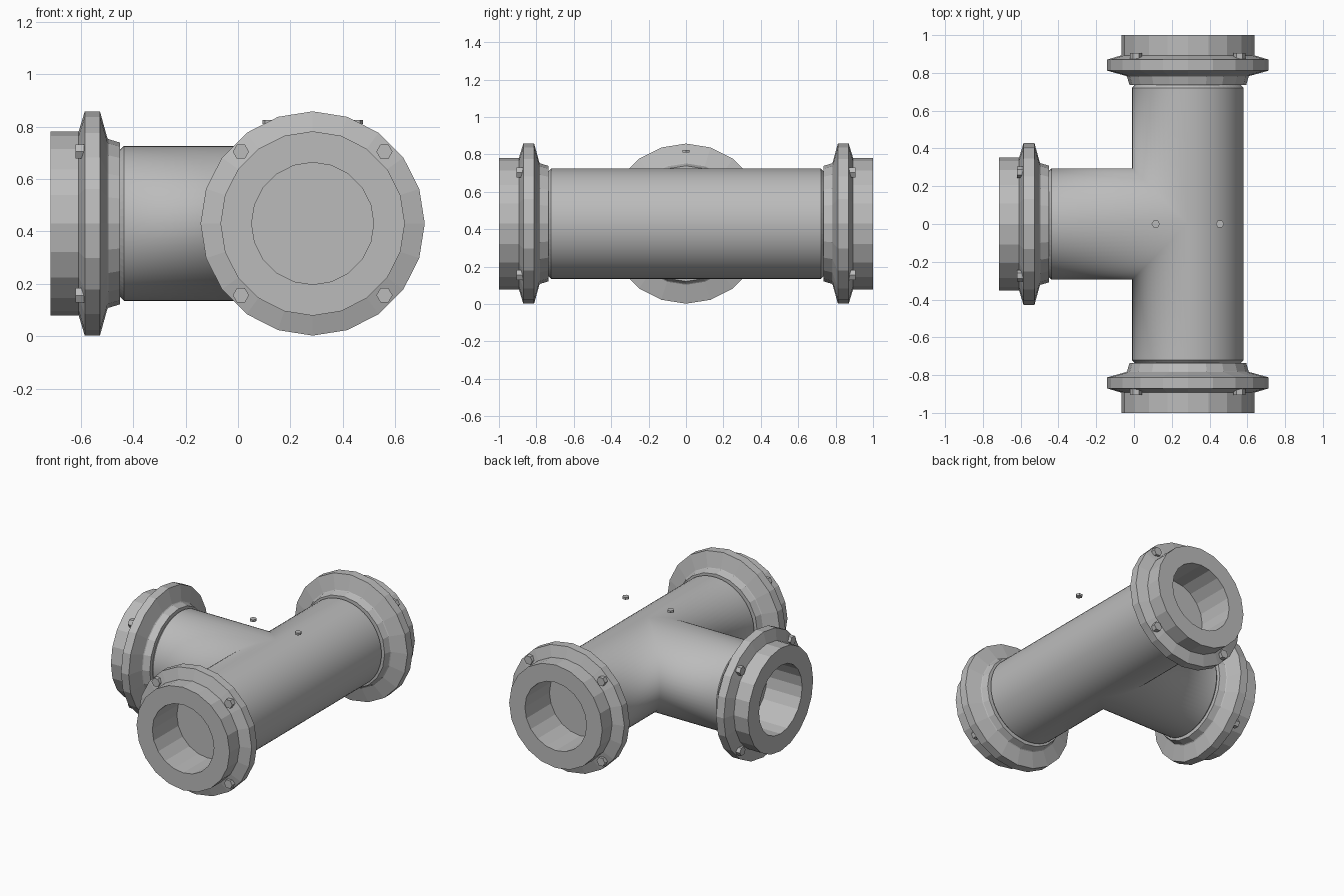
import bpy, bmesh
from math import sin, cos, pi, radians
from mathutils import Matrix, Vector

cube = bpy.data.objects.get("Cube")
if cube:
    bpy.data.objects.remove(cube)

CENTRE = Vector((0.285, 0, 0.43))   # where the pipe axes cross
PIPE_R, PIPE_END, LIP = 0.295, 0.735, 0.014
SIDES, RING_SIDES = 64, 20

metal = bpy.data.materials.new("grey metal")
metal.use_nodes = True
grey = (0.5, 0.5, 0.5, 1)
metal.diffuse_color = grey
metal.node_tree.nodes["Principled BSDF"].inputs["Base Color"].default_value = grey


def finish(bm, name):
    bmesh.ops.recalc_face_normals(bm, faces=bm.faces)
    mesh = bpy.data.meshes.new(name)
    bm.to_mesh(mesh)
    bm.free()
    mesh.materials.append(metal)
    obj = bpy.data.objects.new(name, mesh)
    bpy.context.collection.objects.link(obj)
    return obj


def ring(bm, radius, along, turn, sides):
    """Ring of vertices around an arm; along(t) is the distance out."""
    verts = []
    for i in range(sides):
        t = 2 * pi * i / sides
        p = Vector((radius * cos(t), along(t), radius * sin(t)))
        verts.append(bm.verts.new(CENTRE + turn @ p))
    return verts


def bridge(bm, a, b, smooth=False):
    n = len(a)
    for i in range(n):
        j = (i + 1) % n
        bm.faces.new((a[i], a[j], b[j], b[i])).smooth = smooth


# Each arm: turn about z, and how far out its wall starts at angle t
ARMS = {
    "back": (0, lambda t: PIPE_R * max(0, -cos(t))),
    "front": (180, lambda t: PIPE_R * max(0, cos(t))),
    "branch": (90, lambda t: PIPE_R * abs(cos(t))),
}
turns = {k: Matrix.Rotation(radians(a), 3, 'Z') for k, (a, _) in ARMS.items()}

# Tee pipe: three mitred arms welded along their seams
bm = bmesh.new()
for key, (_, start) in ARMS.items():
    inner = ring(bm, PIPE_R, start, turns[key], SIDES)
    outer = ring(bm, PIPE_R, lambda t: PIPE_END - LIP, turns[key], SIDES)
    bridge(bm, inner, outer, True)
bmesh.ops.remove_doubles(bm, verts=bm.verts, dist=0.0005)
bmesh.ops.dissolve_degenerate(bm, edges=bm.edges, dist=0.0001)
bmesh.ops.recalc_face_normals(bm, faces=bm.faces)
finish(bm, "tee_pipe")

# Chamfered lip and closing disc of each arm
for key, turn in turns.items():
    bm = bmesh.new()
    wide = ring(bm, PIPE_R, lambda t: PIPE_END - LIP, turn, SIDES)
    tip = ring(bm, PIPE_R - LIP, lambda t: PIPE_END, turn, SIDES)
    bridge(bm, wide, tip)
    bm.faces.new(tip)
    cap = finish(bm, key + "_pipe_cap")
    # an open shell: make the disc face outward
    out = turn @ Vector((0, 1, 0))
    if cap.data.polygons[-1].normal.dot(out) < 0:
        cap.data.flip_normals()

# Flanges: collar, tapered rim, neck and bore as one turned profile
PROFILE = [(0.233, 1.0), (0.352, 1.0), (0.352, 0.893), (0.428, 0.87),
           (0.428, 0.812), (0.327, 0.784), (0.322, 0.78), (0.309, 0.736),
           (0.233, 0.734)]
for key, turn in turns.items():
    bm = bmesh.new()
    rings = [ring(bm, r, lambda t, y=y: y, turn, RING_SIDES) for r, y in PROFILE]
    for a, b in zip(rings, rings[1:] + rings[:1]):
        bridge(bm, a, b)
    finish(bm, key + "_flange")


def hex_bolt(name, radius, depth, matrix):
    bm = bmesh.new()
    bmesh.ops.create_cone(bm, cap_ends=True, segments=6, radius1=radius,
                          radius2=radius, depth=depth, matrix=matrix)
    # put two corners on the local sideways axis
    corner = max(abs((matrix.inverted() @ v.co).x) for v in bm.verts)
    if corner < radius * 0.95:
        spin = matrix @ Matrix.Rotation(pi / 6, 4, 'Z') @ matrix.inverted()
        bm.transform(spin)
    finish(bm, name)


# Four bolt heads on every flange
for key, turn in turns.items():
    for sx in (-1, 1):
        for sz in (-1, 1):
            spot = CENTRE + turn @ Vector((0.274 * sx, 0.885, 0.274 * sz))
            matrix = (Matrix.Translation(spot) @ turn.to_4x4()
                      @ Matrix.Rotation(pi / 2, 4, 'X'))
            hex_bolt(key + "_bolt", 0.031, 0.04, matrix)

# Two small bolt heads above the junction
for side in (-1, 1):
    spot = CENTRE + Vector((0.17 * side, 0, 0.387))
    hex_bolt("top_bolt", 0.022, 0.015, Matrix.Translation(spot))
